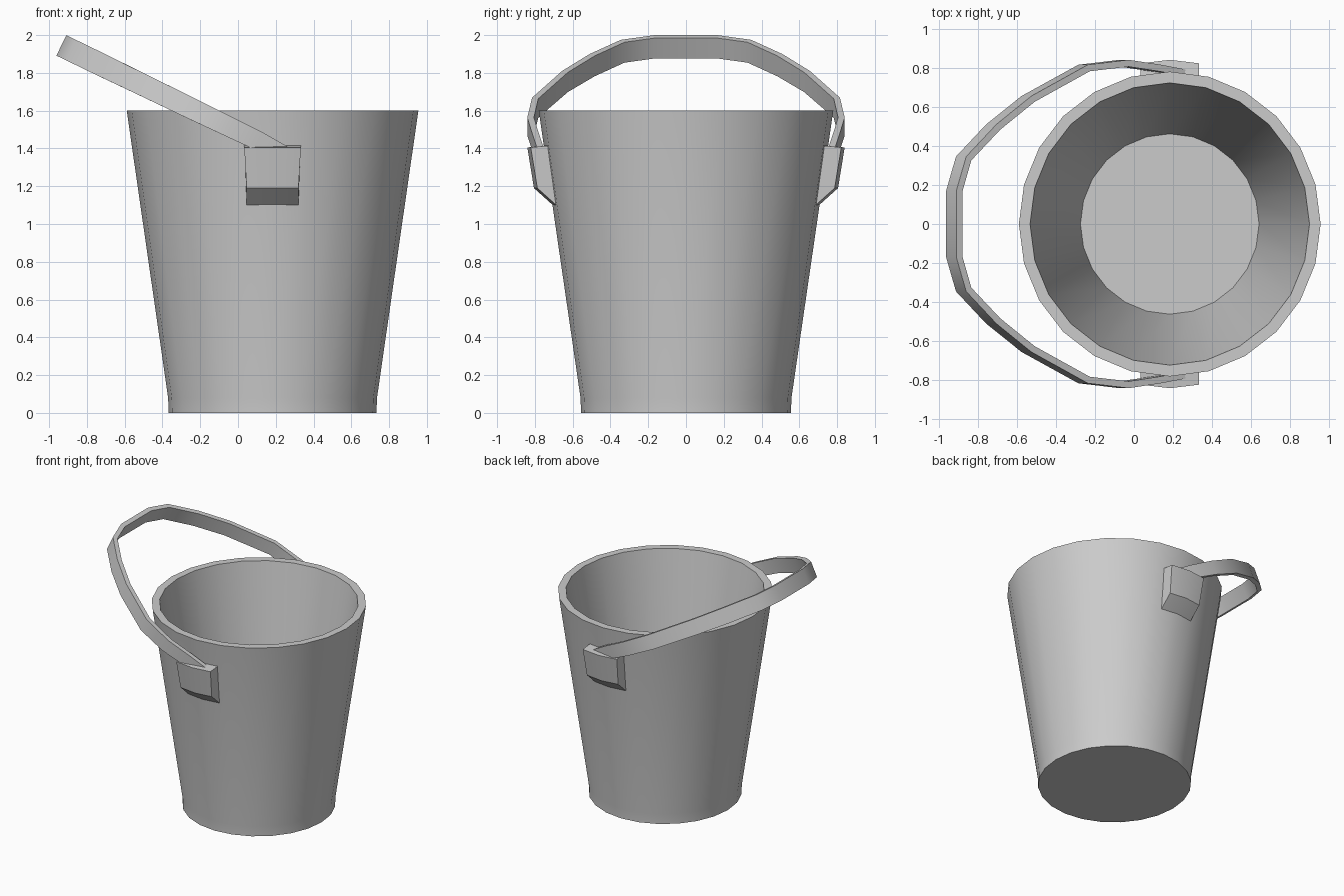
import bpy, bmesh, math
from mathutils import Vector

if "Cube" in bpy.data.objects:
    bpy.data.objects.remove(bpy.data.objects["Cube"])

CX = 0.183      # bucket axis
SIDES = 24


def make_object(name, bm, angle):
    bmesh.ops.recalc_face_normals(bm, faces=bm.faces)
    mesh = bpy.data.meshes.new(name)
    bm.to_mesh(mesh)
    bm.free()
    ob = bpy.data.objects.new(name, mesh)
    bpy.context.collection.objects.link(ob)
    bpy.ops.object.select_all(action='DESELECT')
    ob.select_set(True)
    bpy.context.view_layer.objects.active = ob
    bpy.ops.object.shade_smooth_by_angle(angle=math.radians(angle))
    return ob


def loft(name, rings, angle=35):
    """Join closed rings of points into a capped solid."""
    bm = bmesh.new()
    loops = [[bm.verts.new(p) for p in ring] for ring in rings]
    n = len(loops[0])
    for a, b in zip(loops, loops[1:]):
        for i in range(n):
            j = (i + 1) % n
            bm.faces.new((a[i], a[j], b[j], b[i]))
    bm.faces.new(loops[0])
    bm.faces.new(loops[-1])
    return make_object(name, bm, angle)


def circle(r, z):
    return [(CX + r * math.cos(2 * math.pi * i / SIDES),
             1.01 * r * math.sin(2 * math.pi * i / SIDES), z) for i in range(SIDES)]


# Bucket: outside wall, rim, inside wall, floor
profile = [(0.55, 0), (0.553, 0.08), (0.772, 1.6), (0.715, 1.6), (0.457, 0.08)]
loft("bucket_body", [circle(r, z) for r, z in profile])

# Handle brackets: side profile swept over three columns, bowed like the wall
bracket = [(0.70, 1.42), (0.84, 1.405), (0.805, 1.19), (0.705, 1.10)]
for side, name in ((-1, "bracket_front"), (1, "bracket_back")):
    rings = []
    for k, bow in ((-1, 0.018), (0, 0), (1, 0.018)):
        rings.append([(CX + k * (0.137 + 0.013 * (z > 1.3)), side * (y - bow), z)
                      for y, z in bracket])
    loft(name, rings, 25)

# Handle: flat strap following an arc in a tilted plane
along = Vector((-0.9, 0, 0.436))
across = Vector((0.436, 0, 0.9))
pivot = Vector((0.17, 0, 1.41))
# (distance from pivot, y, half width)
half = [(-0.09, 0.79, 0.04), (0.06, 0.815, 0.05), (0.244, 0.84, 0.053),
        (0.478, 0.815, 0.056), (0.80, 0.655, 0.058), (1.00, 0.51, 0.06),
        (1.172, 0.345, 0.06), (1.228, 0.17, 0.06)]
path = half + [(s, -y, w) for s, y, w in reversed(half)]
rings = []
for i, (s, y, w) in enumerate(path):
    s0, y0, _ = path[max(i - 1, 0)]
    s1, y1, _ = path[min(i + 1, len(path) - 1)]
    inward = Vector((y1 - y0, -(s1 - s0))).normalized() * 0.035
    outer = pivot + along * s + Vector((0, y, 0))
    inner = outer + along * inward.x + Vector((0, inward.y, 0))
    rings.append([outer + across * w, outer - across * w,
                  inner - across * w, inner + across * w])
loft("handle", rings, 35)
